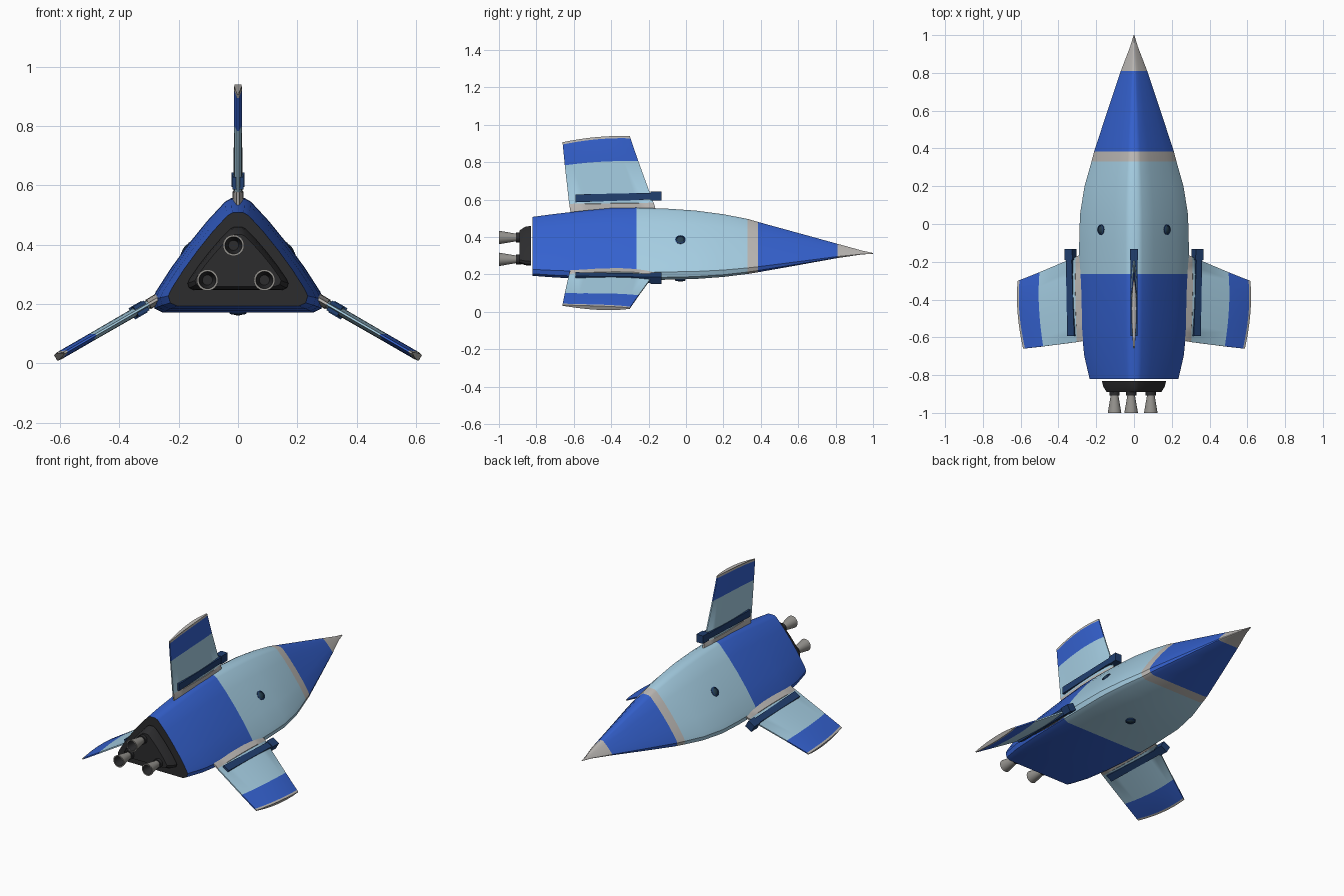
import bpy, bmesh, math
from mathutils import Vector, Matrix

if "Cube" in bpy.data.objects:
    bpy.data.objects.remove(bpy.data.objects["Cube"])


def mat(name, rgb):
    m = bpy.data.materials.new(name)
    m.diffuse_color = (*rgb, 1)
    m.use_nodes = True
    m.node_tree.nodes["Principled BSDF"].inputs["Base Color"].default_value = m.diffuse_color
    return m


BLUE = mat("blue", (0.035, 0.12, 0.62))
PALE = mat("pale_blue", (0.38, 0.62, 0.77))
GREY = mat("warm_grey", (0.5, 0.48, 0.46))
NAVY = mat("navy", (0.015, 0.05, 0.16))
DARK = mat("charcoal", (0.025, 0.025, 0.027))
METAL = mat("metal", (0.3, 0.29, 0.27))
GLASS = mat("glass", (0.02, 0.05, 0.08))
MATS = [BLUE, PALE, GREY, NAVY, DARK, METAL, GLASS]


def loft(name, rings, bands, caps=(None, None), angle=35, xf=Matrix()):
    """Skin closed rings of points; bands holds one material per span."""
    bm = bmesh.new()
    loops = [[bm.verts.new(xf @ Vector(p)) for p in r] for r in rings]
    n = len(rings[0])
    for a, b, m in zip(loops, loops[1:], bands):
        for i in range(n):
            f = bm.faces.new((a[i], a[(i + 1) % n], b[(i + 1) % n], b[i]))
            f.material_index = MATS.index(m)
    for loop, m in zip((loops[0], loops[-1]), caps):
        if m:
            bm.faces.new(loop).material_index = MATS.index(m)
    bmesh.ops.recalc_face_normals(bm, faces=bm.faces)
    me = bpy.data.meshes.new(name)
    bm.to_mesh(me)
    bm.free()
    for m in MATS:
        me.materials.append(m)
    ob = bpy.data.objects.new(name, me)
    bpy.context.collection.objects.link(ob)
    bpy.ops.object.select_all(action='DESELECT')
    ob.select_set(True)
    bpy.context.view_layer.objects.active = ob
    bpy.ops.object.shade_smooth_by_angle(angle=math.radians(angle))
    return ob


# Hull: soft-cornered triangular section, as (x / half width, z / height)
HALF = [(0.08, 1), (0.15, 0.97), (0.36, 0.80), (0.57, 0.605), (0.775, 0.395), (0.955, 0.185),
        (1, 0.11), (0.97, 0.035), (0.87, 0)]


def tri(y, top, bottom, w):
    pts = HALF + [(-x, z) for x, z in reversed(HALF)]
    return [(x * w, y, bottom + z * (top - bottom)) for x, z in pts]


hull = [  # y, top z, bottom z, half width
    (-0.82, .508, .193, .235), (-0.70, .524, .184, .263), (-0.55, .541, .177, .279),
    (-0.40, .555, .172, .287), (-0.265, .557, .171, .29), (-0.10, .552, .172, .29),
    (0.05, .542, .176, .286), (0.20, .522, .187, .262), (0.33, .497, .203, .225),
    (0.385, .481, .212, .211), (0.60, .422, .25, .14), (0.81, .364, .288, .07),
    (0.94, .328, .307, .020), (1.0, .315, .311, .002)]
loft("hull", [tri(*r) for r in hull], [BLUE] * 4 + [PALE] * 4 + [GREY] + [BLUE] * 2 + [GREY] * 2,
     (DARK, GREY))

# Engine mount behind the hull
loft("engine_mount", [tri(-0.83, .46, .247, .17), tri(-0.86, .455, .25, .163), tri(-0.89, .435, .26, .145)],
     [DARK] * 2, (DARK, DARK))

# Engine nozzles: dark collar and hollow bell
N = 24


def circle(r, y):
    return [(r * math.cos(2 * math.pi * i / N), y, r * math.sin(2 * math.pi * i / N)) for i in range(N)]


for k, (x, z) in enumerate([(-0.015, 0.398), (-0.103, 0.281), (0.089, 0.281)]):
    at = Matrix.Translation((x, 0, z))
    loft(f"nozzle_collar_{k}", [circle(.027, -.88), circle(.027, -.908)], [DARK], (DARK, DARK), xf=at)
    prof = [(.019, -.90), (.024, -.93), (.030, -.965), (.036, -1.0),
            (.029, -1.0), (.024, -.965), (.017, -.92)]
    loft(f"nozzle_{k}", [circle(*p) for p in prof], [METAL] * 4 + [DARK] * 2, (METAL, DARK), xf=at)


# Fins: local x = thickness, y = chord, z = span outward from the hull corner
def fin_row(lead, trail, bulge, half):
    steps = 10
    up, down = [], []
    for i in range(steps + 1):
        u = i / steps
        y = lead[0] + (trail[0] - lead[0]) * u
        z = lead[1] + (trail[1] - lead[1]) * u + bulge * 4 * u * (1 - u)
        t = half * (0.25 + 0.75 * math.sin(math.pi * u ** 0.8))
        up.append((t, y, z))
        down.append((-t, y, z))
    return up + down[::-1]


FIN = [((-.15, -.045), (-.612, -.06), 0, .019), ((-.172, .028), (-.624, .022), 0, .018),
       ((-.174, .030), (-.625, .024), 0, .015), ((-.255, .252), (-.648, .23), .008, .014),
       ((-.297, .374), (-.659, .341), .011, .014), ((-.301, .386), (-.66, .353), .011, .012)]


def box_ring(y, zc, hx, hz):
    return [(hx, y, zc + hz), (-hx, y, zc + hz), (-hx, y, zc - hz), (hx, y, zc - hz)]


corners = {"top": (0, .554, 0), "right": (.280, .212, 120), "left": (-.280, .212, -120)}
for side, (x, z, deg) in corners.items():
    xf = Matrix.Translation((x, 0, z)) @ Matrix.Rotation(math.radians(deg), 4, 'Y')
    loft(f"{side}_fin", [fin_row(*r) for r in FIN], [GREY, GREY, PALE, BLUE, GREY], (GREY, GREY), xf=xf)
    # Rail straddling the fin, with a larger block at its front end
    loft(f"{side}_fin_rail", [box_ring(-.592, .053, .019, .021), box_ring(-.19, .065, .019, .018),
                              box_ring(-.19, .065, .022, .024), box_ring(-.132, .066, .022, .024)],
         [NAVY] * 3, (NAVY, NAVY), xf=xf)


# Portholes: shallow domes with a raised rim, one on each hull face
def disc(r, h):
    return [(r * math.cos(2 * math.pi * i / N), r * math.sin(2 * math.pi * i / N), h) for i in range(N)]


for name, pos, nrm in [("right", (.172, -.03, .384), (.8, 0, .6)), ("left", (-.172, -.03, .384), (-.8, 0, .6)),
                       ("bottom", (0, -.03, .174), (0, 0, -1))]:
    xf = Matrix.Translation(pos) @ Vector(nrm).to_track_quat('Z', 'Y').to_matrix().to_4x4()
    loft(f"{name}_porthole", [disc(.028, -.02), disc(.028, .006), disc(.022, .009), disc(.020, .006),
                              disc(.012, .011), disc(.004, .012)],
         [NAVY] * 3 + [GLASS] * 2, (NAVY, GLASS), xf=xf)
